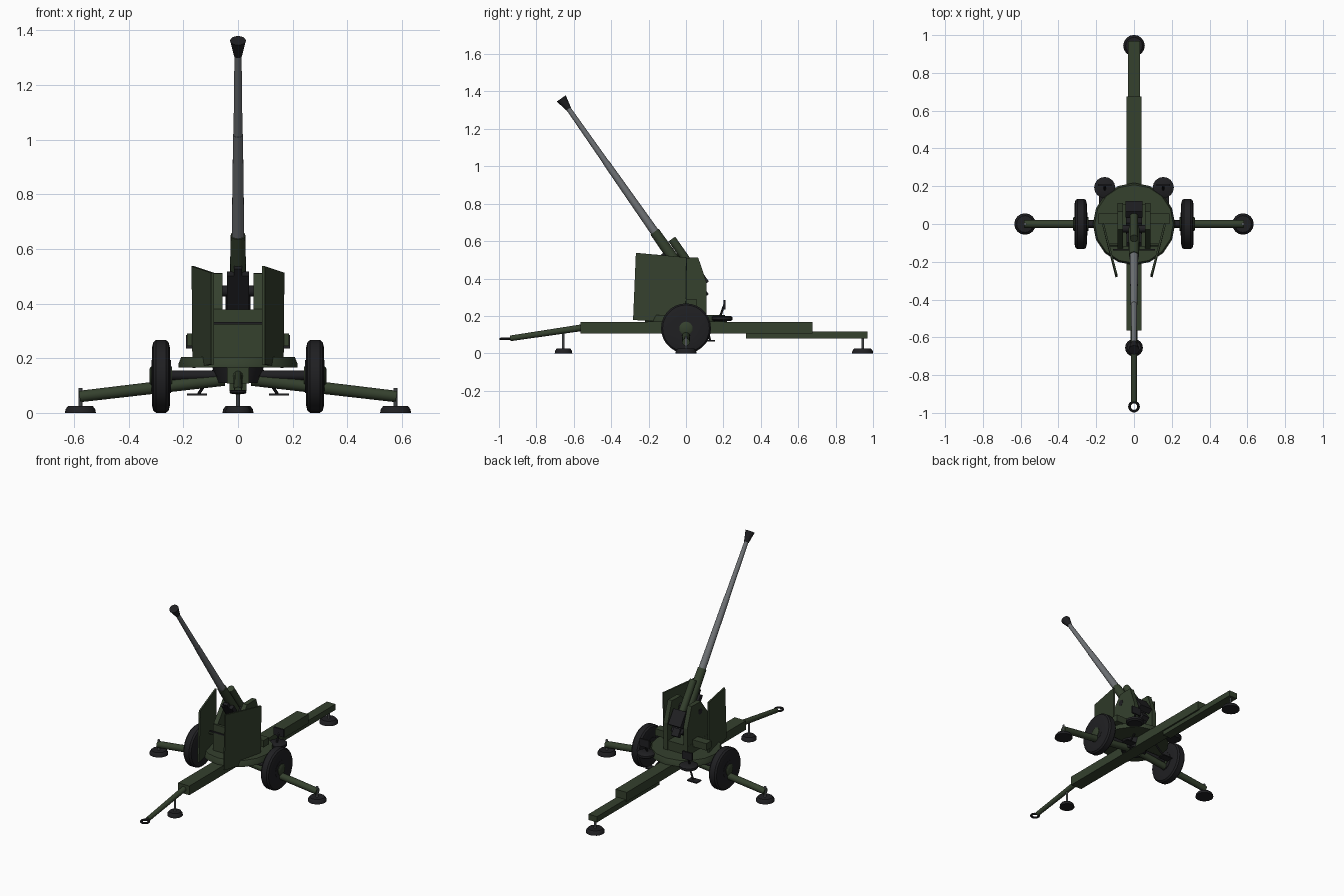
import bpy, bmesh, math
from mathutils import Vector, Matrix

if "Cube" in bpy.data.objects:
    bpy.data.objects.remove(bpy.data.objects["Cube"])


def material(name, rgb):
    m = bpy.data.materials.new(name)
    m.diffuse_color = (*rgb, 1)
    m.use_nodes = True
    m.node_tree.nodes["Principled BSDF"].inputs["Base Color"].default_value = m.diffuse_color
    return m


GREEN = material("olive_green", (0.035, 0.052, 0.027))
BLACK = material("dark_rubber", (0.014, 0.014, 0.016))
STEEL = material("gun_steel", (0.16, 0.17, 0.18))


def finish(name, bm, mat, smooth=False):
    bmesh.ops.recalc_face_normals(bm, faces=bm.faces)
    me = bpy.data.meshes.new(name)
    bm.to_mesh(me)
    bm.free()
    me.materials.append(mat)
    ob = bpy.data.objects.new(name, me)
    bpy.context.collection.objects.link(ob)
    if smooth:
        bpy.context.view_layer.objects.active = ob
        ob.select_set(True)
        bpy.ops.object.shade_smooth_by_angle(angle=math.radians(35))
        ob.select_set(False)
    return ob


def box(name, lo, hi, mat, frame=Matrix()):
    lo, hi = Vector(lo), Vector(hi)
    bm = bmesh.new()
    bmesh.ops.create_cube(bm, size=1, matrix=frame @ Matrix.Translation((lo + hi) / 2)
                          @ Matrix.Diagonal((*(hi - lo), 1)))
    return finish(name, bm, mat)


def lathe(name, profile, origin, axis, mat, sides=16):
    """Revolve (distance along axis, radius) points and cap both ends."""
    bm = bmesh.new()
    q = Vector(axis).to_track_quat('Z', 'Y')
    rings = []
    for t, r in profile:
        rings.append([bm.verts.new(Vector(origin) + q @ Vector((
            r * math.cos(2 * math.pi * i / sides), r * math.sin(2 * math.pi * i / sides), t)))
            for i in range(sides)])
    for a, b in zip(rings, rings[1:]):
        for i in range(sides):
            j = (i + 1) % sides
            bm.faces.new((a[i], a[j], b[j], b[i]))
    bm.faces.new(rings[0])
    bm.faces.new(rings[-1])
    return finish(name, bm, mat, True)


def tube(name, a, b, r0, r1, mat, sides=12):
    d = Vector(b) - Vector(a)
    return lathe(name, [(0, r0), (d.length, r1)], a, d, mat, sides)


def prism(name, pts, offset, mat):
    """Extrude a 3D polygon by an offset vector."""
    bm = bmesh.new()
    a = [bm.verts.new(p) for p in pts]
    b = [bm.verts.new(Vector(p) + Vector(offset)) for p in pts]
    bm.faces.new(a)
    bm.faces.new(b)
    for i in range(len(a)):
        j = (i + 1) % len(a)
        bm.faces.new((a[i], a[j], b[j], b[i]))
    return finish(name, bm, mat)


def foot(name, x, y, top, r=0.057):
    lathe(name + "_pad", [(0, r), (0.014, r * 0.95), (0.026, r * 0.78)], (x, y, 0), (0, 0, 1), BLACK)
    tube(name + "_post", (x, y, 0.02), (x, y, top), 0.007, 0.007, STEEL, 10)


# Carriage beams, tow bar and towing eye
box("main_beam", (-0.041, -0.565, 0.107), (0.041, 0.675, 0.167), GREEN)
box("rear_beam", (-0.031, 0.32, 0.08), (0.031, 0.97, 0.118), GREEN)
tube("tow_bar", (0, -0.55, 0.138), (0, -0.94, 0.08), 0.018, 0.015, GREEN)
bpy.ops.mesh.primitive_torus_add(major_segments=20, minor_segments=8, major_radius=0.024,
                                 minor_radius=0.007, location=(0, -0.967, 0.077))
eye = bpy.context.object
eye.name = "towing_eye"
eye.data.materials.append(BLACK)

# Feet at both ends of the beam
foot("front_foot", 0, -0.655, 0.12, 0.047)
foot("rear_foot", 0, 0.944, 0.09)

# Axle and turntable
tube("axle", (-0.27, 0, 0.137), (0.27, 0, 0.137), 0.018, 0.018, BLACK)
lathe("turntable_bearing", [(0, 0.075), (0.06, 0.095)], (0, 0, 0.11), (0, 0, 1), BLACK)
lathe("turntable", [(0, 0.218), (0.012, 0.218), (0.038, 0.208)], (0, 0, 0.167), (0, 0, 1), GREEN)

TYRE = [(-0.033, 0.06), (-0.033, 0.105), (-0.028, 0.125), (-0.018, 0.1335),
        (0.018, 0.1335), (0.028, 0.125), (0.033, 0.105), (0.033, 0.06)]
for side, s in (("left", -1), ("right", 1)):
    # Outrigger, wheel and hub
    tube(side + "_outrigger", (s * 0.05, 0, 0.122), (s * 0.58, 0, 0.06), 0.023, 0.021, GREEN)
    foot(side + "_foot", s * 0.577, 0, 0.092)
    lathe(side + "_tyre", TYRE, (s * 0.282, 0, 0.1335), (s, 0, 0), BLACK, 28)
    lathe(side + "_wheel_disc", [(-0.036, 0.06), (0.034, 0.06)], (s * 0.282, 0, 0.1335), (s, 0, 0), BLACK, 20)
    lathe(side + "_hub", [(-0.04, 0.036), (0.037, 0.036), (0.042, 0.028)],
          (s * 0.282, 0, 0.1335), (s, 0, 0), GREEN, 16)

    # Gun mount cheek and side box
    cheek = [(-0.13, 0.2), (-0.13, 0.38), (-0.03, 0.51), (0.065, 0.512), (0.11, 0.38), (0.11, 0.2)]
    prism(side + "_cheek", [(s * 0.057, y, z) for y, z in cheek], (s * 0.03, 0, 0), GREEN)
    box(side + "_drive_box", (min(s * 0.08, s * 0.187), 0.0, 0.245),
        (max(s * 0.08, s * 0.187), 0.055, 0.29), GREEN)

    # Armour plate, angled in toward the front; the tops slope the same way
    zf, zb = (0.537, 0.513) if s > 0 else (0.513, 0.537)
    prism(side + "_shield", [(s * 0.088, -0.28, 0.178), (s * 0.157, 0.0, 0.165),
                             (s * 0.16, 0.005, zb), (s * 0.088, -0.265, zf)],
          (s * 0.01, -0.003, 0), GREEN)
    tube(side + "_shield_strut", (s * 0.08, -0.11, 0.3), (s * 0.135, -0.11, 0.3), 0.008, 0.008, GREEN, 8)

    # Crew seat with lever and footrest
    lathe(side + "_seat", [(0, 0.045), (0.008, 0.056), (0.022, 0.056), (0.028, 0.045)],
          (s * 0.155, 0.193, 0.172), (0, 0, 1), BLACK)
    tube(side + "_seat_rod", (s * 0.155, 0.18, 0.19), (s * 0.155, 0.205, 0.26), 0.006, 0.006, BLACK, 8)
    box(side + "_seat_back", (s * 0.155 - 0.035, 0.2, 0.235), (s * 0.155 + 0.035, 0.211, 0.285), BLACK)
    box(side + "_footrest", (s * 0.15 - 0.036, 0.105, 0.064), (s * 0.15 + 0.036, 0.155, 0.071), BLACK)
    tube(side + "_footrest_strut", (s * 0.145, 0.13, 0.068), (s * 0.08, 0.1, 0.168), 0.006, 0.006, BLACK, 8)

# Mount base, front plate and cross bar
box("mount_base", (-0.088, -0.13, 0.2), (0.088, 0.105, 0.265), GREEN)
box("front_plate", (-0.088, -0.135, 0.2), (0.088, -0.118, 0.378), GREEN)
box("front_bar", (-0.11, -0.141, 0.323), (0.11, -0.133, 0.332), BLACK)

# Elevated gun: local z points along the bore, local y points up from it, origin at the muzzle
GUN = Matrix.Translation((0, -0.667, 1.363)) @ Matrix.Rotation(math.radians(35), 4, 'X')


def gun_tube(name, start, end, r0, r1, mat, lift=0.0, sides=16):
    return tube(name, GUN @ Vector((0, lift, -start)), GUN @ Vector((0, lift, -end)), r0, r1, mat, sides)


gun_tube("muzzle_brake", 0, 0.068, 0.029, 0.015, BLACK)
gun_tube("barrel_front", 0.06, 0.42, 0.013, 0.0165, STEEL)
gun_tube("barrel_rear", 0.42, 0.88, 0.018, 0.023, STEEL)
gun_tube("barrel_sleeve", 0.87, 1.15, 0.027, 0.031, GREEN)
gun_tube("recuperator", 0.955, 1.16, 0.022, 0.022, GREEN, 0.053)
box("cradle", (-0.04, -0.045, -1.2), (0.04, -0.018, -1.02), BLACK, GUN)
box("cradle_rail", (-0.015, -0.045, -1.1), (0.015, -0.02, -0.99), BLACK, GUN)
box("breech", (-0.042, -0.035, -1.285), (0.042, 0.035, -1.12), BLACK, GUN)
box("breech_block", (-0.025, 0.015, -1.31), (0.025, 0.045, -1.26), BLACK, GUN)
box("loading_tray", (-0.045, 0.048, -1.255), (0.045, 0.085, -1.155), BLACK, GUN)
tube("trunnion", GUN @ Vector((-0.088, 0, -1.12)), GUN @ Vector((0.088, 0, -1.12)), 0.02, 0.02, BLACK)
